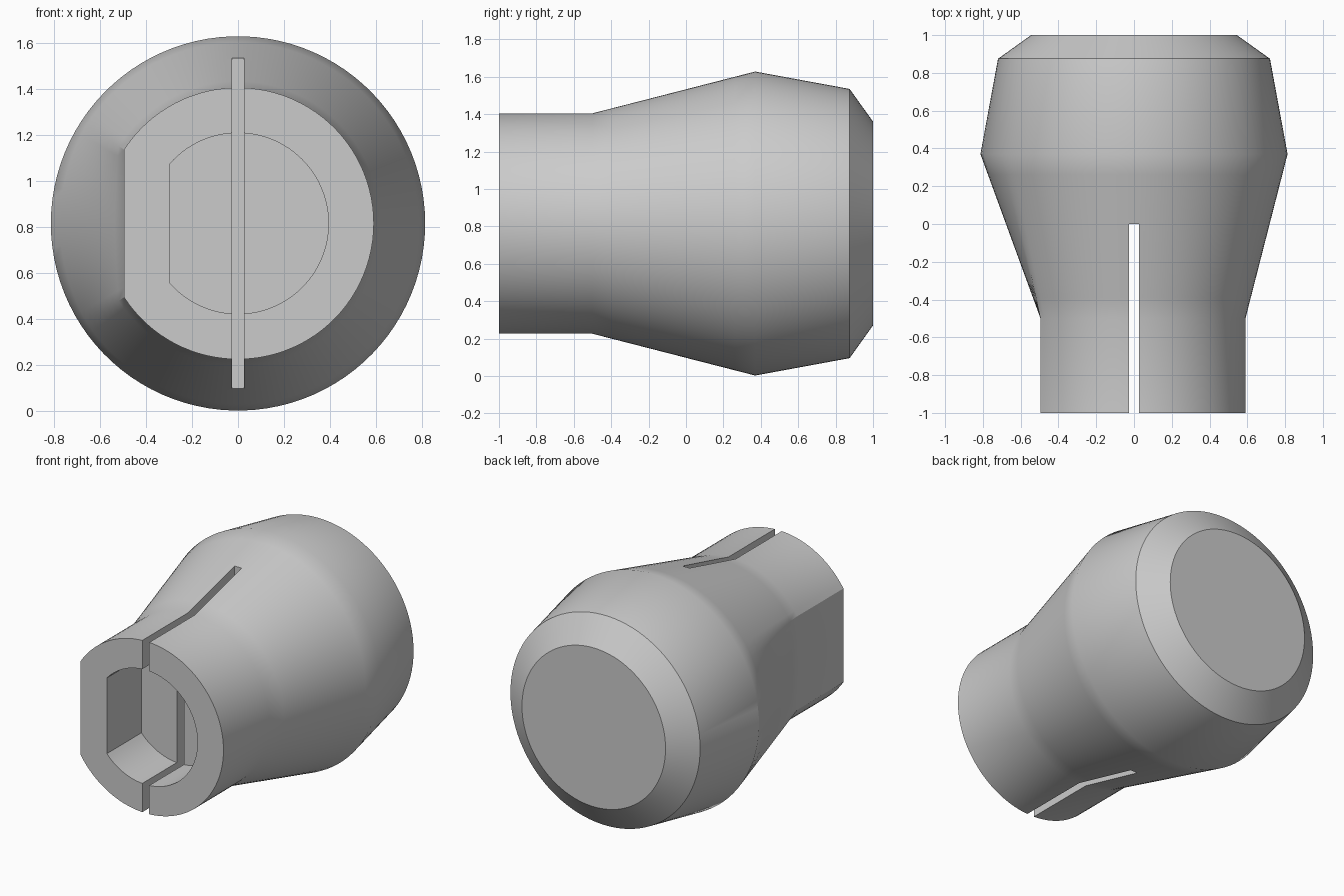
import bpy, bmesh
from math import acos, cos, sin, pi

if "Cube" in bpy.data.objects:
    bpy.data.objects.remove(bpy.data.objects["Cube"], do_unlink=True)

AXIS_Z = 0.815
SHAFT_R, SHAFT_FLAT = 0.59, 0.495
BORE_R, BORE_FLAT = 0.393, 0.295
HEAD_R = 0.813

grey = bpy.data.materials.new("plain grey")
grey.use_nodes = True
colour = (0.6, 0.6, 0.6, 1)
grey.diffuse_color = colour
grey.node_tree.nodes["Principled BSDF"].inputs["Base Color"].default_value = colour


def d_angles(radius, flat, arc=80, chord=18):
    """Angles around a D section, with points exactly on both corners."""
    corner = acos(-flat / radius)
    round_side = [-corner + 2 * corner * i / arc for i in range(arc)]
    flat_side = [corner + 2 * (pi - corner) * i / chord for i in range(chord)]
    return round_side + flat_side


def d_radius(angle, radius, flat):
    c = cos(angle)
    return min(radius, flat / -c) if c < 0 else radius


def loft(name, angles, rings):
    """Closed solid along y; rings hold (y, radius function)."""
    bm = bmesh.new()
    loops = [[bm.verts.new((r(a) * cos(a), y, AXIS_Z + r(a) * sin(a)))
              for a in angles] for y, r in rings]
    n = len(angles)
    for low, high in zip(loops, loops[1:]):
        for i in range(n):
            j = (i + 1) % n
            bm.faces.new((low[i], low[j], high[j], high[i]))
    bm.faces.new(loops[0])
    bm.faces.new(loops[-1])
    bmesh.ops.recalc_face_normals(bm, faces=bm.faces)
    mesh = bpy.data.meshes.new(name)
    bm.to_mesh(mesh)
    bm.free()
    mesh.materials.append(grey)
    obj = bpy.data.objects.new(name, mesh)
    bpy.context.collection.objects.link(obj)
    return obj


def shaft(a):
    return d_radius(a, SHAFT_R, SHAFT_FLAT)


def bore(a):
    return d_radius(a, BORE_R, BORE_FLAT)


def blend(t):
    return lambda a: shaft(a) * (1 - t) + HEAD_R * t


# Knob body: D shaft flaring into a round head with a chamfered end
STEPS = 8
rings = [(-1, shaft)]
rings += [(-0.5 + 0.87 * i / STEPS, blend(i / STEPS)) for i in range(STEPS + 1)]
rings += [(0.875, lambda a: 0.72), (1, lambda a: 0.545)]
body = loft("knob_body", d_angles(SHAFT_R, SHAFT_FLAT), rings)

# Cutters: D bore and the long slot through the shaft
bore_cutter = loft("bore_cutter", d_angles(BORE_R, BORE_FLAT),
                   [(-1.2, bore), (-0.625, bore)])
bpy.ops.mesh.primitive_cube_add(size=1, location=(0, -0.6, AXIS_Z))
slot_cutter = bpy.context.object
slot_cutter.name = "slot_cutter"
slot_cutter.scale = (0.053, 1.2, 2)
slot_cutter.data.materials.append(grey)

bpy.ops.object.select_all(action="DESELECT")
body.select_set(True)
bpy.context.view_layer.objects.active = body
for cutter in (bore_cutter, slot_cutter):
    cutter.hide_render = True
    cut = body.modifiers.new(cutter.name, "BOOLEAN")
    cut.operation = "DIFFERENCE"
    cut.solver = "EXACT"
    cut.object = cutter
    bpy.ops.object.modifier_apply(modifier=cut.name)
for cutter in (bore_cutter, slot_cutter):
    bpy.data.objects.remove(cutter, do_unlink=True)

# Smooth flanks, sharp rims
bpy.ops.object.shade_smooth_by_angle(angle=pi / 6)
